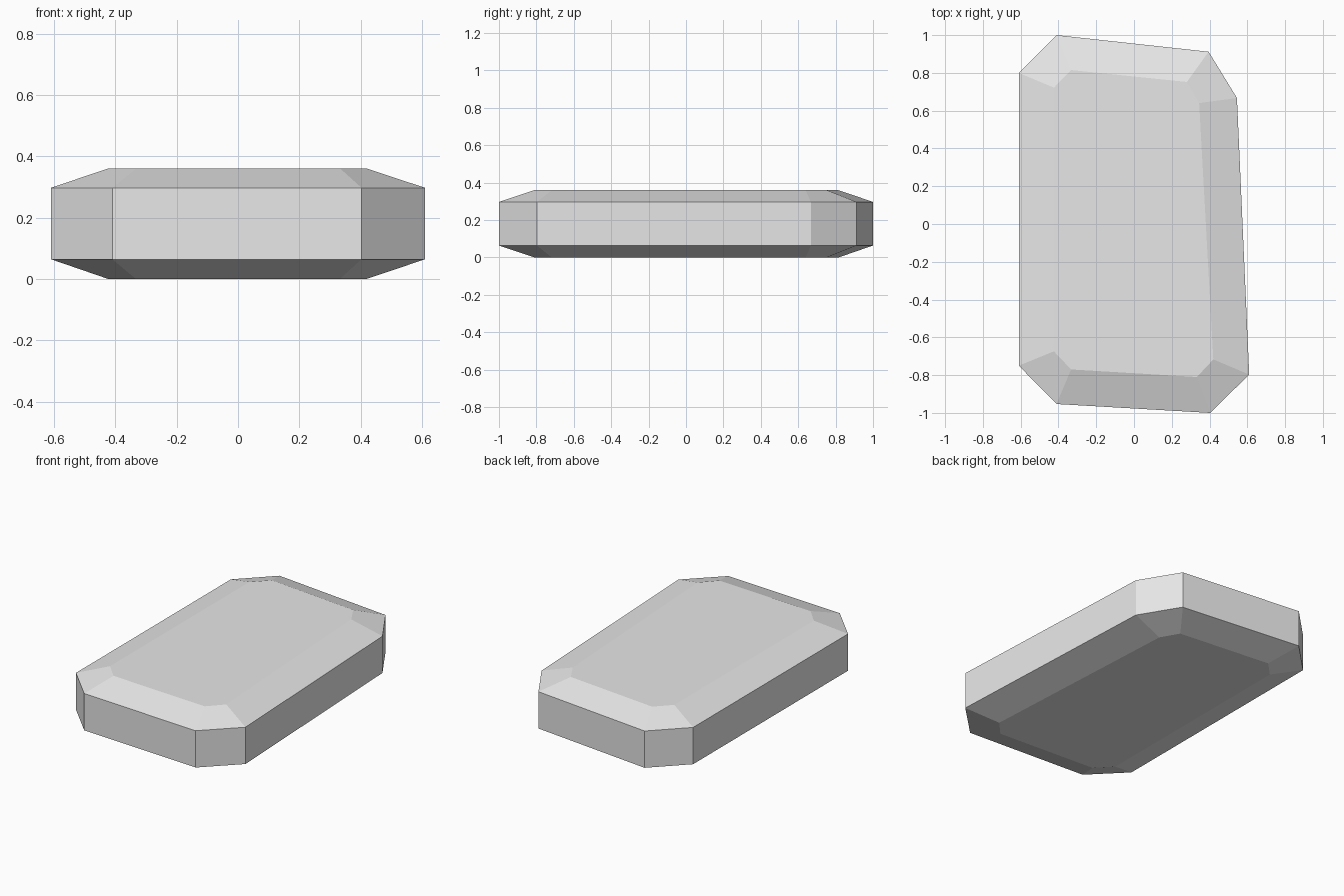
import bpy
import bmesh

cube = bpy.data.objects.get("Cube")
if cube:
    bpy.data.objects.remove(cube, do_unlink=True)

# Outline of the slab, and the smaller outline of its flat top and bottom
RIM = [(-0.41, 1.0), (-0.61, 0.80), (-0.61, -0.75), (-0.41, -0.953),
       (0.403, -1.0), (0.61, -0.797), (0.545, 0.667), (0.395, 0.912)]
FLAT = [(-0.333, 0.815), (-0.424, 0.722), (-0.424, -0.674), (-0.333, -0.77),
        (0.333, -0.81), (0.42, -0.717), (0.345, 0.64), (0.28, 0.752)]
LAYERS = [(FLAT, 0.0), (RIM, 0.064), (RIM, 0.297), (FLAT, 0.36)]

# Plain grey stone
stone = bpy.data.materials.new("light grey stone")
stone.use_nodes = True
grey = (0.8, 0.8, 0.8, 1)
stone.diffuse_color = grey
stone.node_tree.nodes["Principled BSDF"].inputs["Base Color"].default_value = grey

# Slab: stacked outlines joined by bands of faces, capped at both ends
bm = bmesh.new()
rings = [[bm.verts.new((x, y, z)) for x, y in outline] for outline, z in LAYERS]
for low, high in zip(rings, rings[1:]):
    for i in range(len(low)):
        j = (i + 1) % len(low)
        bm.faces.new((low[i], low[j], high[j], high[i]))
bm.faces.new(rings[0][::-1])
bm.faces.new(rings[-1])
bmesh.ops.recalc_face_normals(bm, faces=bm.faces)

mesh = bpy.data.meshes.new("stone_slab")
bm.to_mesh(mesh)
bm.free()
mesh.materials.append(stone)
slab = bpy.data.objects.new("stone_slab", mesh)
bpy.context.collection.objects.link(slab)
